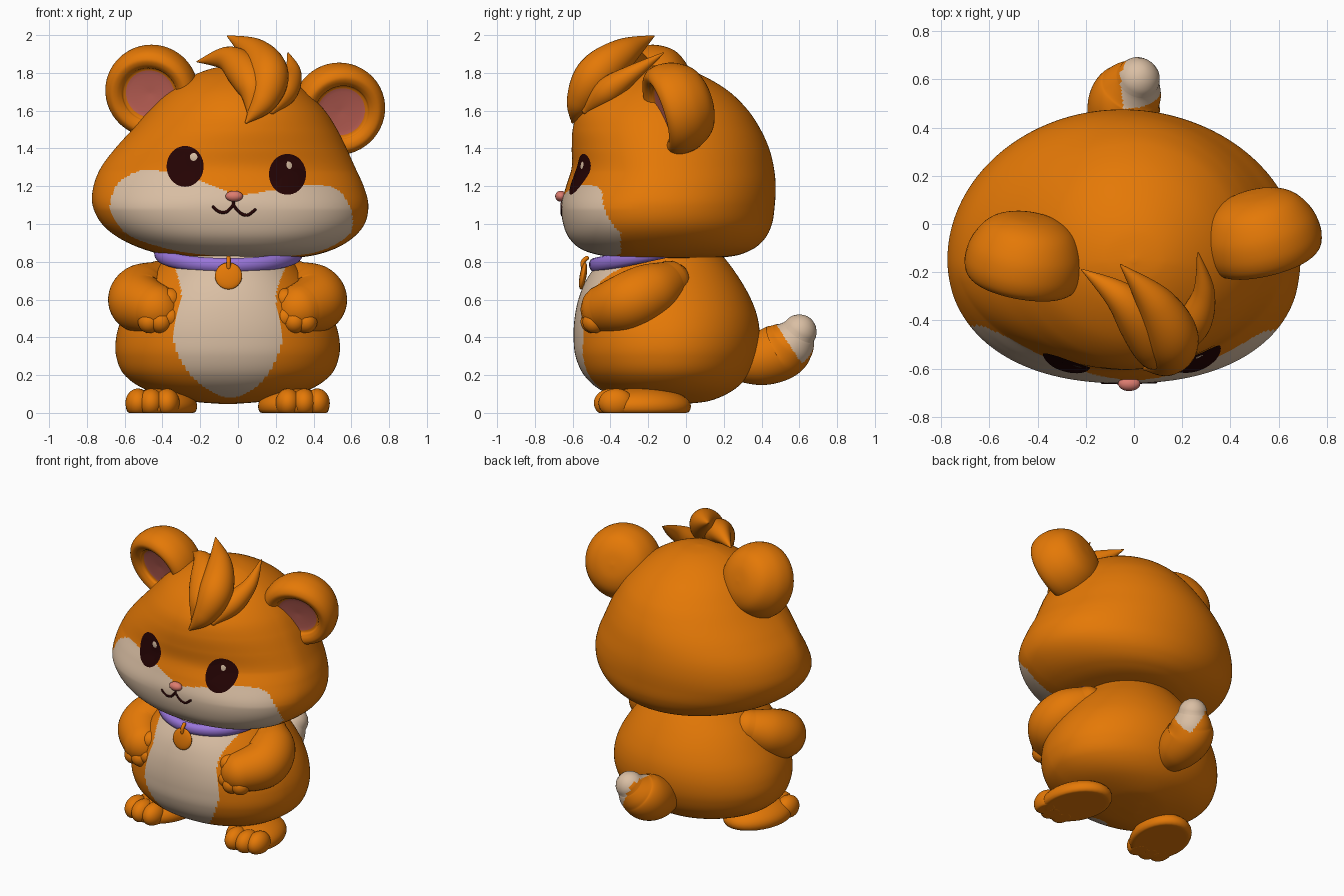
import bpy, bmesh, math
from mathutils import Vector, Matrix
from mathutils.bvhtree import BVHTree

if "Cube" in bpy.data.objects:
    bpy.data.objects.remove(bpy.data.objects["Cube"])

MID = -0.055  # symmetry plane of the lower body


def material(name, rgb):
    m = bpy.data.materials.new(name)
    m.diffuse_color = (*rgb, 1)
    m.use_nodes = True
    m.node_tree.nodes["Principled BSDF"].inputs["Base Color"].default_value = m.diffuse_color
    return m


FUR = material("orange fur", (0.78, 0.19, 0.002))
CREAM = material("cream fur", (0.70, 0.52, 0.37))
PINK = material("ear pink", (0.60, 0.14, 0.11))
NOSE = material("nose pink", (0.72, 0.20, 0.16))
DARK = material("dark brown", (0.018, 0.001, 0.001))
PURPLE = material("collar purple", (0.32, 0.18, 0.70))


def smooth_path(keys, steps):
    """Catmull-Rom interpolation of tuples."""
    out, n = [], len(keys)
    for i in range(n - 1):
        a, b, c, d = (keys[min(max(i + k, 0), n - 1)] for k in (-1, 0, 1, 2))
        for s in range(steps):
            t = s / steps
            out.append([0.5 * (2 * q + (r - p) * t + (2 * p - 5 * q + 4 * r - w) * t * t
                               + (3 * q - p - 3 * r + w) * t ** 3)
                        for p, q, r, w in zip(a, b, c, d)])
    return out + [list(keys[-1])]


def finish(name, bm, mats, rule=None):
    bmesh.ops.recalc_face_normals(bm, faces=bm.faces)
    for f in bm.faces:
        f.smooth = True
        if rule and rule(f.calc_center_median()):
            f.material_index = 1
    me = bpy.data.meshes.new(name)
    bm.to_mesh(me)
    bm.free()
    for m in mats:
        me.materials.append(m)
    ob = bpy.data.objects.new(name, me)
    bpy.context.collection.objects.link(ob)
    return ob


def skin_rings(name, rings, mats, rule=None, closed=False):
    """Join equal closed rings of points into a capped or looped surface."""
    bm = bmesh.new()
    vs = [[bm.verts.new(p) for p in r] for r in rings]
    n = len(vs[0])
    for a, b in zip(vs, vs[1:] + (vs[:1] if closed else [])):
        for i in range(n):
            j = (i + 1) % n
            bm.faces.new((a[i], a[j], b[j], b[i]))
    if not closed:
        bm.faces.new(vs[0])
        bm.faces.new(vs[-1])
    return finish(name, bm, mats, rule)


def loft(name, keys, cy, mats, rule, power, n=230, steps=13):
    """Horizontal oval sections: z, left, right, front, back."""
    rings = []
    for z, xl, xr, yf, yb in smooth_path(keys, steps):
        ring = []
        for i in range(n):
            a = 2 * math.pi * i / n
            c, s = math.cos(a), math.sin(a)
            e = 1 + (power(z) - 1) * min(1, max(0, -s * 4))
            x = (xl + xr) / 2 + (xr - xl) / 2 * math.copysign(abs(c) ** e, c)
            y = cy + (yb - cy) * s if s >= 0 else cy - (cy - yf) * abs(s) ** e
            ring.append((x, y, z))
        rings.append(ring)
    return skin_rings(name, rings, mats, rule)


def tube(name, keys, mats, rule=None, n=28, steps=10):
    """Round-ended tube through x, y, z, radius keys."""
    pts = smooth_path(keys, steps)
    pos = [Vector(p[:3]) for p in pts]
    rad = [max(p[3], 0.002) for p in pts]
    tan = [(pos[min(i + 1, len(pos) - 1)] - pos[max(i - 1, 0)]).normalized() for i in range(len(pos))]
    caps = [math.radians(d) for d in (85, 70, 50, 30, 15)]
    frames = [(pos[0] - tan[0] * rad[0] * math.sin(c), tan[0], rad[0] * math.cos(c)) for c in caps]
    frames += list(zip(pos, tan, rad))
    frames += [(pos[-1] + tan[-1] * rad[-1] * math.sin(c), tan[-1], rad[-1] * math.cos(c))
               for c in reversed(caps)]
    u, rings = tan[0].orthogonal(), []
    for p, t, r in frames:
        u = (u - t * u.dot(t)).normalized()
        v = t.cross(u)
        rings.append([p + r * (u * math.cos(2 * math.pi * i / n) + v * math.sin(2 * math.pi * i / n))
                      for i in range(n)])
    return skin_rings(name, rings, mats, rule)


def ball(name, loc, scale, mat, rot=None, floor=False):
    bm = bmesh.new()
    m = Matrix.Translation(loc) @ (rot or Matrix()) @ Matrix.Diagonal((*scale, 1))
    bmesh.ops.create_uvsphere(bm, u_segments=32, v_segments=20, radius=1, matrix=m)
    if floor:
        for v in bm.verts:
            v.co.z = max(v.co.z, 0)
    return finish(name, bm, [mat])


def inside(poly, x, z):
    hit = False
    for (x1, z1), (x2, z2) in zip(poly, poly[1:] + poly[:1]):
        if (z1 > z) != (z2 > z) and x < (x2 - x1) * (z - z1) / (z2 - z1) + x1:
            hit = not hit
    return hit


# Head with cream cheeks
cheeks = smooth_path([(-0.68, 1.09), (-0.64, 1.21), (-0.50, 1.285), (-0.30, 1.255), (-0.12, 1.20),
                      (-0.02, 1.15), (0.10, 1.165), (0.25, 1.19), (0.41, 1.21), (0.54, 1.17),
                      (0.605, 1.05), (0.585, 0.93), (0.46, 0.86), (0.2, 0.825), (-0.1, 0.83),
                      (-0.38, 0.87), (-0.6, 0.955), (-0.68, 1.09)], 5)[:-1]
head = loft("head", [
    (0.815, -0.05, 0.08, -0.2, -0.1), (0.825, -0.32, 0.34, -0.40, 0.21), (0.86, -0.48, 0.49, -0.54, 0.34),
    (0.92, -0.62, 0.60, -0.615, 0.415), (1.0, -0.72, 0.67, -0.65, 0.455), (1.1, -0.77, 0.69, -0.66, 0.47),
    (1.2, -0.765, 0.665, -0.635, 0.475), (1.3, -0.725, 0.62, -0.605, 0.465), (1.4, -0.65, 0.575, -0.605, 0.44),
    (1.5, -0.56, 0.525, -0.60, 0.395), (1.6, -0.47, 0.46, -0.57, 0.33), (1.7, -0.37, 0.36, -0.49, 0.23),
    (1.78, -0.25, 0.24, -0.37, 0.10), (1.825, -0.13, 0.13, -0.25, -0.02), (1.84, -0.01, 0.01, -0.16, -0.14),
], -0.15, [FUR, CREAM], lambda c: c.y < -0.345 and inside(cheeks, c.x, c.z),
    lambda z: 0.89 + 0.17 * min(1, max(0, (z - 1.08) / 0.2)))

# Body with cream belly
belly = smooth_path([(-0.33, 0.90), (-0.33, 0.77), (-0.30, 0.62), (-0.345, 0.43), (-0.31, 0.29), (-0.21, 0.16),
                     (-0.05, 0.08), (0.10, 0.14), (0.20, 0.28), (0.235, 0.43), (0.20, 0.62),
                     (0.25, 0.77), (0.25, 0.90)], 5)
loft("body", [
    (0.048, -0.1, -0.01, -0.13, 0.0), (0.065, -0.27, 0.16, -0.30, 0.13), (0.12, -0.48, 0.37, -0.45, 0.25),
    (0.2, -0.60, 0.49, -0.54, 0.33), (0.3, -0.645, 0.535, -0.585, 0.375), (0.4, -0.645, 0.535, -0.595, 0.39),
    (0.5, -0.615, 0.505, -0.59, 0.38), (0.6, -0.56, 0.45, -0.57, 0.345), (0.7, -0.49, 0.38, -0.53, 0.29),
    (0.8, -0.40, 0.29, -0.46, 0.22), (0.88, -0.33, 0.22, -0.38, 0.15),
], -0.1, [FUR, CREAM], lambda c: c.y < -0.15 and inside(belly, c.x, c.z), lambda z: 0.92)

# Arms, fingers, feet and toes on both sides
for side, s in (("left", 1), ("right", -1)):
    def mx(x):
        return MID + s * (x - MID)

    tube(side + "_arm", [(mx(-0.42), -0.09, 0.69, 0.115), (mx(-0.505), -0.19, 0.64, 0.152),
                         (mx(-0.525), -0.31, 0.585, 0.157), (mx(-0.435), -0.425, 0.55, 0.133)], [FUR], n=40)
    for x, y, z in ((-0.36, -0.48, 0.505), (-0.41, -0.495, 0.482), (-0.47, -0.485, 0.482), (-0.36, -0.455, 0.60)):
        ball(side + "_finger", (mx(x), y, z), (0.06, 0.063, 0.06), FUR)
    turn = Matrix.Rotation(math.radians(-14 * s), 4, 'Z')
    ball(side + "_foot", (mx(-0.405), -0.22, 0.035), (0.185, 0.25, 0.10), FUR, turn, True)
    for x, y in ((-0.53, -0.37), (-0.46, -0.395), (-0.375, -0.395)):
        ball(side + "_toe", (mx(x), y, 0.052), (0.066, 0.093, 0.077), FUR, None, True)

# Tail with cream tip
tube("tail", [(-0.05, 0.25, 0.27, 0.10), (-0.045, 0.39, 0.285, 0.14), (-0.04, 0.50, 0.325, 0.15),
              (-0.01, 0.56, 0.375, 0.13), (0.015, 0.60, 0.43, 0.092)], [FUR, CREAM],
     lambda c: 0.2 * (c.y - 0.47) + 0.13 * (c.z - 0.48) > 0 and c.x > 0.03 - 0.45 * (c.z - 0.3),
     n=64, steps=16)

# Shallow cupped ears
ear_profile = smooth_path([(0.004, -0.17), (0.10, -0.16), (0.18, -0.12), (0.232, -0.04), (0.247, 0.04),
                           (0.235, 0.10), (0.205, 0.13), (0.175, 0.128), (0.15, 0.11), (0.13, 0.09),
                           (0.004, 0.08)], 5)
for side, loc, facing in (("left", (-0.45, -0.13, 1.715), (-0.16, -0.9, -0.28)),
                          ("right", (0.525, -0.035, 1.62), (0.22, -0.9, -0.28))):
    axis = Vector(facing).normalized()
    m = Matrix.Translation(loc) @ axis.to_track_quat('Z', 'Y').to_matrix().to_4x4()
    rings = [[m @ Vector((r * math.cos(math.tau * i / 48), r * math.sin(math.tau * i / 48), h))
              for i in range(48)] for r, h in ear_profile]

    def is_lining(c):
        d = m.inverted() @ c
        return d.z > 0 and math.hypot(d.x, d.y) < 0.133
    skin_rings(side + "_ear", rings, [FUR, PINK], is_lining)

# Hair tuft
tube("main_hair_lock", [(0.045, -0.60, 1.54, 0.008), (0.13, -0.56, 1.65, 0.075), (0.16, -0.475, 1.79, 0.108),
                        (0.09, -0.33, 1.905, 0.08), (-0.055, -0.17, 1.995, 0.004)], [FUR])
tube("left_hair_lock", [(0.06, -0.585, 1.58, 0.01), (0.08, -0.525, 1.71, 0.08), (0.03, -0.41, 1.81, 0.095),
                        (-0.06, -0.30, 1.875, 0.065), (-0.215, -0.19, 1.86, 0.004)], [FUR])
tube("right_hair_lock", [(0.18, -0.53, 1.60, 0.02), (0.245, -0.42, 1.70, 0.07), (0.29, -0.28, 1.80, 0.045),
                         (0.265, -0.12, 1.905, 0.004)], [FUR])

# Face details laid onto the head surface
tree = BVHTree.FromPolygons([v.co for v in head.data.vertices], [p.vertices for p in head.data.polygons])


def on_head(x, z, lift=0.0):
    hit, normal, _, _ = tree.ray_cast(Vector((x, -3, z)), Vector((0, 1, 0)))
    return hit + Vector((0, -lift, 0))


def plate(name, cx, cz, rx, rz, lift, dome, mat, n=40):
    rings = []
    for k in range(9):
        r = max(1 - k / 8, 0.01)
        rings.append([on_head(cx + rx * r * math.cos(math.tau * i / n), cz + rz * r * math.sin(math.tau * i / n),
                              lift + dome * (1 - r * r)) for i in range(n)])
    skin_rings(name, rings, [mat])


for side, x, z, hx, hz in (("left", -0.28, 1.305, -0.235, 1.355), ("right", 0.262, 1.263, 0.266, 1.31)):
    plate(side + "_eye", x, z, 0.098, 0.108, 0.003, 0.006, DARK)
    plate(side + "_eye_glint", hx, hz, 0.02, 0.021, 0.011, 0.003, CREAM, 20)

ball("nose", on_head(-0.02, 1.147) + Vector((0, -0.012, 0)), (0.046, 0.03, 0.029), NOSE)
for name, pts in (("left_mouth", [(-0.13, 1.09), (-0.10, 1.065), (-0.06, 1.065), (-0.025, 1.10)]),
                  ("right_mouth", [(-0.025, 1.10), (0.01, 1.06), (0.05, 1.047), (0.09, 1.075)]),
                  ("mouth_centre", [(-0.025, 1.13), (-0.025, 1.115), (-0.025, 1.10)])):
    tube(name, [(*on_head(x, z, -0.004), 0.009) for x, z in pts], [DARK], n=10, steps=6)

# Collar, rising into the head at the back, and round tag
tilt = Matrix.Translation((-0.05, -0.165, 0.848)) @ Matrix.Rotation(math.radians(12), 4, 'X')
skin_rings("collar", [[tilt @ Vector(((0.365 + 0.03 * math.cos(b)) * math.cos(math.tau * i / 72),
                                      (0.325 + 0.03 * math.cos(b)) * math.sin(math.tau * i / 72),
                                      0.04 * math.sin(b))) for i in range(72)]
                      for b in (math.tau * j / 12 for j in range(12))], [PURPLE], closed=True)
ball("collar_tag", (-0.05, -0.545, 0.725), (0.072, 0.018, 0.072), FUR, Matrix.Rotation(math.radians(-10), 4, 'X'))
tube("tag_loop", [(-0.05, -0.525, 0.82, 0.012), (-0.05, -0.545, 0.80, 0.012), (-0.05, -0.545, 0.77, 0.012)],
     [FUR], n=12)

bpy.ops.object.select_all(action='SELECT')
bpy.context.view_layer.objects.active = head
bpy.ops.object.shade_smooth_by_angle(angle=math.radians(50))
